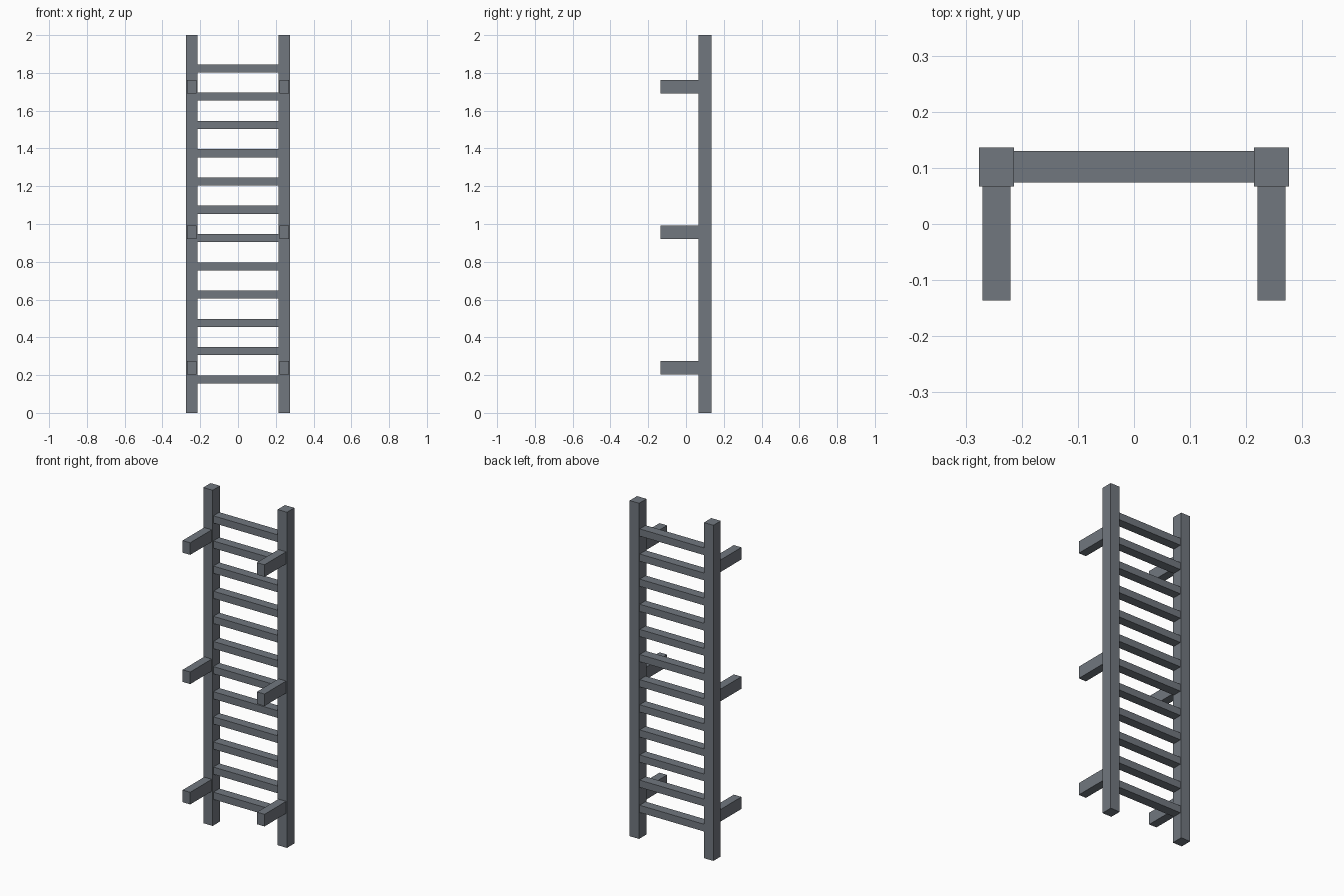
import bpy
import bmesh

if "Cube" in bpy.data.objects:
    bpy.data.objects.remove(bpy.data.objects["Cube"])

steel = bpy.data.materials.new("steel grey")
steel.diffuse_color = (0.165, 0.185, 0.212, 1.0)
steel.use_nodes = True
steel.node_tree.nodes["Principled BSDF"].inputs["Base Color"].default_value = steel.diffuse_color


def box(name, x, y, z):
    """Box spanning the (min, max) ranges x, y, z."""
    bm = bmesh.new()
    bmesh.ops.create_cube(bm, size=1)
    for v in bm.verts:
        for i, (lo, hi) in enumerate((x, y, z)):
            v.co[i] = hi if v.co[i] > 0 else lo
    mesh = bpy.data.meshes.new(name)
    bm.to_mesh(mesh)
    bm.free()
    mesh.materials.append(steel)
    obj = bpy.data.objects.new(name, mesh)
    bpy.context.collection.objects.link(obj)
    return obj


RAIL_IN, RAIL_OUT = 0.214, 0.276
RAIL_FRONT, BACK = 0.067, 0.136

for side, s in (("left", -1), ("right", 1)):
    # Upright rail
    box(f"{side}_rail", sorted((s * RAIL_IN, s * RAIL_OUT)), (RAIL_FRONT, BACK), (0, 2))
    # Wall brackets
    for level, z in (("lower", 0.24), ("middle", 0.957), ("upper", 1.727)):
        box(f"{side}_{level}_bracket", sorted((s * 0.22, s * 0.27)),
            (-BACK, RAIL_FRONT), (z - 0.036, z + 0.036))

# Rungs
for i in range(12):
    z = 0.177 + i * 0.1497
    box(f"rung_{i + 1}", (-RAIL_IN, RAIL_IN), (0.074, 0.130), (z - 0.0215, z + 0.0215))
